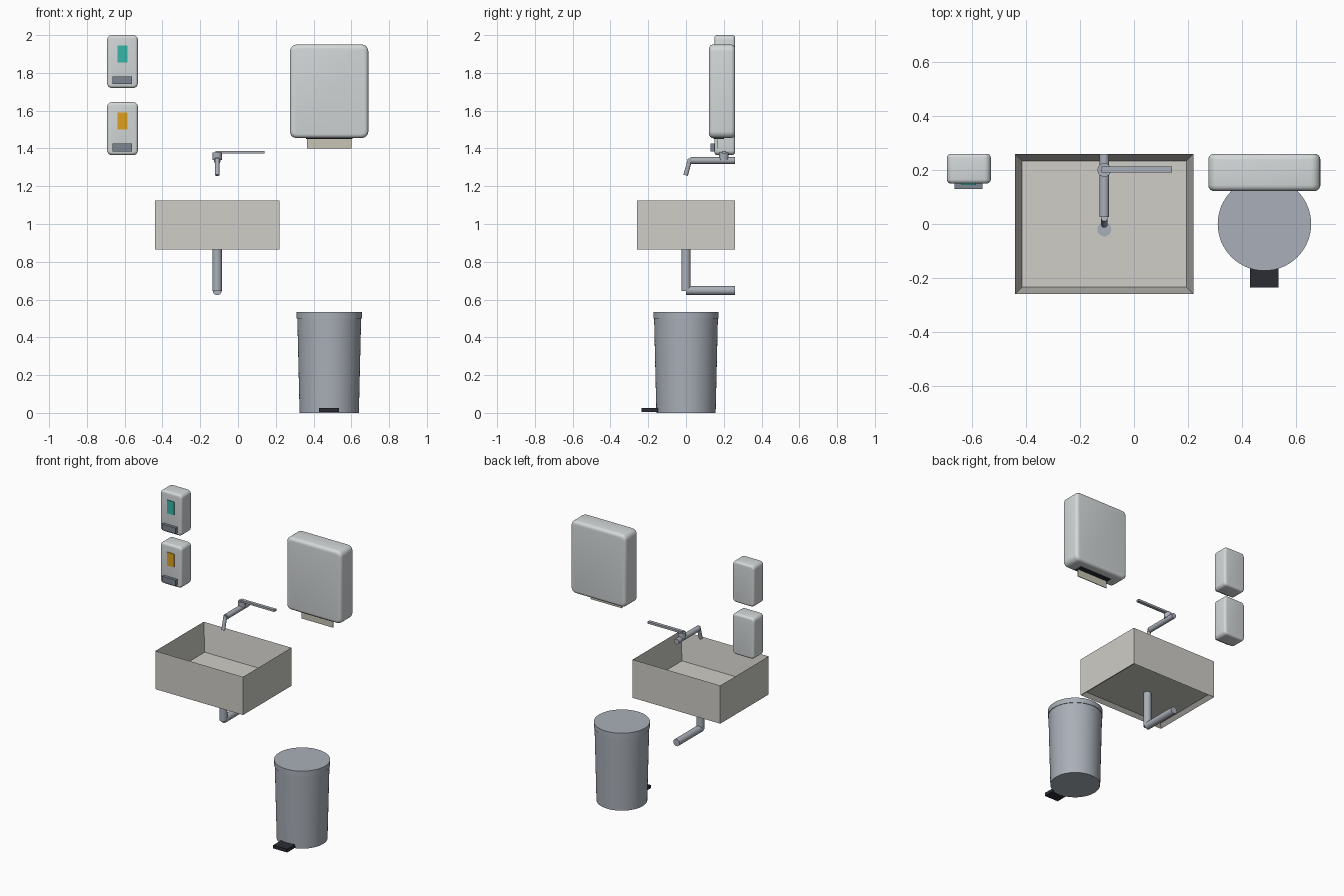
import bpy
import bmesh
import math
from mathutils import Vector

default = bpy.data.objects.get("Cube")
if default:
    bpy.data.objects.remove(default, do_unlink=True)


def material(name, r, g, b):
    mat = bpy.data.materials.new(name)
    mat.use_nodes = True
    mat.diffuse_color = (r, g, b, 1)
    mat.node_tree.nodes["Principled BSDF"].inputs["Base Color"].default_value = (r, g, b, 1)
    return mat


stone = material("stone", 0.62, 0.61, 0.57)
metal = material("metal", 0.40, 0.43, 0.48)
plastic = material("pale plastic", 0.66, 0.69, 0.70)
dark = material("dark plastic", 0.025, 0.027, 0.035)
lever_grey = material("lever grey", 0.21, 0.24, 0.29)
paper = material("paper", 0.58, 0.55, 0.46)
teal = material("teal", 0.04, 0.46, 0.39)
amber = material("amber", 0.72, 0.35, 0.015)


def finish(bm, name, mat, smooth=False):
    mesh = bpy.data.meshes.new(name)
    bm.to_mesh(mesh)
    bm.free()
    obj = bpy.data.objects.new(name, mesh)
    bpy.context.collection.objects.link(obj)
    mesh.materials.append(mat)
    if smooth:
        bpy.ops.object.select_all(action="DESELECT")
        obj.select_set(True)
        bpy.context.view_layer.objects.active = obj
        bpy.ops.object.shade_smooth_by_angle(angle=math.radians(35))
    return obj


def box(name, mat, x, y, z, bevel=0):
    """Box from (min, max) ranges, optionally with rounded edges."""
    bm = bmesh.new()
    bmesh.ops.create_cube(bm, size=1)
    for v in bm.verts:
        v.co = [(r[0] + r[1]) / 2 + c * (r[1] - r[0]) for c, r in zip(v.co, (x, y, z))]
    if bevel:
        # Wide rounding on the four corners, then a softer one around the faces
        corners = [e for e in bm.edges
                   if abs(e.verts[0].co.y - e.verts[1].co.y) > 1e-4]
        bmesh.ops.bevel(bm, geom=corners, offset=bevel, segments=5,
                        profile=0.5, affect="EDGES")
        rims = [e for e in bm.edges
                if e.calc_face_angle(0) > 1.2 and abs(e.verts[0].co.y - e.verts[1].co.y) < 1e-4]
        bmesh.ops.bevel(bm, geom=rims, offset=bevel * 0.6, segments=4,
                        profile=0.5, affect="EDGES")
    return finish(bm, name, mat, bevel > 0)


def tube(name, mat, start, end, r1, r2=None, sides=32):
    """Capped cylinder or cone between two points."""
    start, end = Vector(start), Vector(end)
    axis = end - start
    bm = bmesh.new()
    bmesh.ops.create_cone(bm, cap_ends=True, segments=sides, radius1=r1,
                          radius2=r1 if r2 is None else r2, depth=axis.length)
    turn = Vector((0, 0, 1)).rotation_difference(axis).to_matrix()
    bmesh.ops.rotate(bm, verts=bm.verts, matrix=turn)
    bmesh.ops.translate(bm, verts=bm.verts, vec=(start + end) / 2)
    return finish(bm, name, mat, True)


# Basin: one block, hollowed from above and slightly recessed underneath
bm = bmesh.new()
bmesh.ops.create_cube(bm, size=1)
for v in bm.verts:
    v.co = (-0.11 + v.co.x * 0.66, v.co.y * 0.52, 0.995 + v.co.z * 0.26)
bm.normal_update()
for side, depth in ((1, 0.19), (-1, 0.02)):
    face = next(f for f in bm.faces if f.normal.z * side > 0.9)
    bmesh.ops.inset_region(bm, faces=[face], thickness=0.037)
    bmesh.ops.translate(bm, verts=face.verts, vec=(0, 0, -side * depth))
finish(bm, "basin", stone)

# Drain and waste pipe
PX = -0.11
tube("drain", metal, (PX, -0.02, 0.93), (PX, -0.02, 0.94), 0.026)
tube("waste_pipe_drop", metal, (PX, 0, 0.645), (PX, 0, 0.89), 0.025)
tube("waste_pipe_wall", metal, (PX, 0, 0.648), (PX, 0.26, 0.648), 0.024)

# Tap with side lever
tube("tap_spout", metal, (PX, 0.025, 1.336), (PX, 0.26, 1.336), 0.018)
tube("tap_nozzle", metal, (PX, 0.022, 1.345), (PX, -0.002, 1.258), 0.012)
tube("tap_valve", metal, (PX, 0.2, 1.34), (PX, 0.2, 1.378), 0.025)
box("tap_lever", metal, (-0.12, 0.14), (0.19, 0.212), (1.373, 1.387))

# Soap dispensers
for name, top, colour in (("upper", 2.0, teal), ("lower", 1.645, amber)):
    box(name + "_dispenser_body", plastic, (-0.693, -0.53), (0.15, 0.26), (top - 0.28, top), 0.025)
    box(name + "_dispenser_label", colour, (-0.638, -0.585), (0.145, 0.16), (top - 0.145, top - 0.055))
    box(name + "_dispenser_lever", lever_grey, (-0.665, -0.56), (0.13, 0.16), (top - 0.26, top - 0.22))

# Paper towel dispenser
box("towel_cabinet", plastic, (0.275, 0.69), (0.122, 0.26), (1.455, 1.95), 0.036)
box("towel_slot", dark, (0.36, 0.605), (0.145, 0.2), (1.45, 1.47))
box("paper_towel", paper, (0.365, 0.6), (0.163, 0.168), (1.4, 1.46))

# Pedal bin
BX = 0.483
tube("bin_body", metal, (BX, 0, 0), (BX, 0, 0.505), 0.157, 0.169, 64)
tube("bin_lid", metal, (BX, 0, 0.5), (BX, 0, 0.535), 0.173, None, 64)
box("bin_pedal", dark, (0.43, 0.535), (-0.235, -0.12), (0.004, 0.026))
